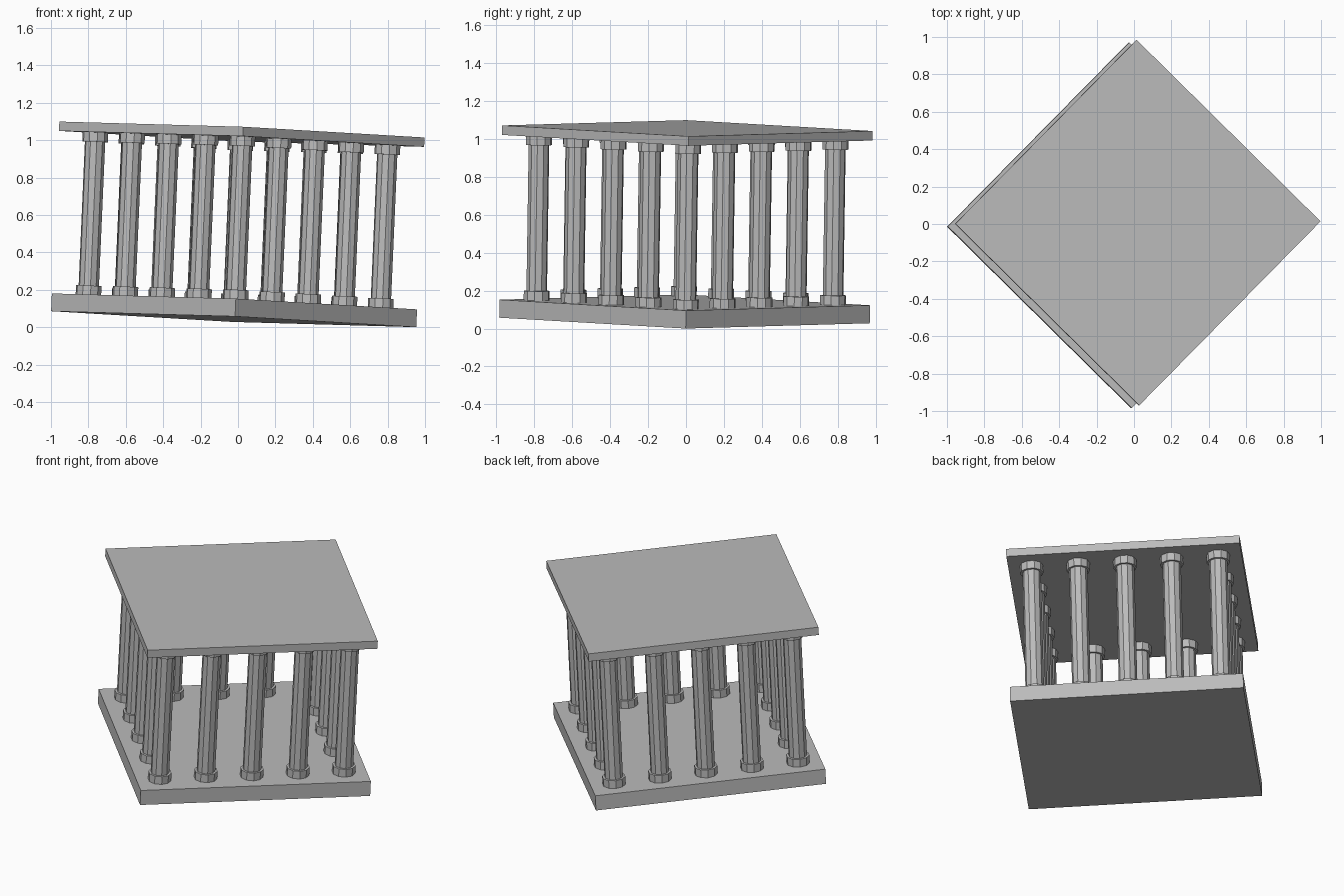
import bpy, bmesh, math
from mathutils import Matrix, Vector

if "Cube" in bpy.data.objects:
    bpy.data.objects.remove(bpy.data.objects["Cube"])

SIDE = 1.382       # slab edge length
PITCH = SIDE / 5   # column spacing
BASE_TOP, ROOF_BOTTOM, ROOF_TOP = 0.095, 0.965, 1.015
SIDES = 10         # column facets

stone = bpy.data.materials.new("grey_stone")
stone.diffuse_color = (0.5, 0.5, 0.5, 1)
stone.use_nodes = True
stone.node_tree.nodes["Principled BSDF"].inputs["Base Color"].default_value = stone.diffuse_color

# Whole pavilion is turned corner-on and leans slightly
tilt = Vector((0, 0, 1)).rotation_difference(Vector((0.0435, 0.0154, 1)))
PLACE = (Matrix.Translation((-0.023, -0.008, 0.0427)) @ tilt.to_matrix().to_4x4()
         @ Matrix.Rotation(math.radians(45.4), 4, 'Z'))


def finish(name, bm):
    bm.transform(PLACE)
    mesh = bpy.data.meshes.new(name)
    bm.to_mesh(mesh)
    bm.free()
    mesh.materials.append(stone)
    bpy.context.collection.objects.link(bpy.data.objects.new(name, mesh))


def slab(name, z0, z1):
    bm = bmesh.new()
    bmesh.ops.create_cube(bm, size=1, matrix=Matrix.Translation((0, 0, (z0 + z1) / 2))
                          @ Matrix.Diagonal((SIDE, SIDE, z1 - z0, 1)))
    finish(name, bm)


def drum(bm, x, y, z0, z1, r):
    bmesh.ops.create_cone(bm, cap_ends=True, segments=SIDES, radius1=r, radius2=r,
                          depth=z1 - z0, matrix=Matrix.Translation((x, y, (z0 + z1) / 2)))


slab("base_slab", 0, BASE_TOP)
slab("roof_slab", ROOF_BOTTOM, ROOF_TOP)

# Ring of columns around the perimeter, each with a foot and a capital
for i in range(-2, 3):
    for j in range(-2, 3):
        if max(abs(i), abs(j)) < 2:
            continue
        x, y = i * PITCH, j * PITCH
        bm = bmesh.new()
        drum(bm, x, y, BASE_TOP, BASE_TOP + 0.05, 0.069)
        drum(bm, x, y, BASE_TOP + 0.05, ROOF_BOTTOM - 0.05, 0.055)
        drum(bm, x, y, ROOF_BOTTOM - 0.05, ROOF_BOTTOM, 0.069)
        finish("column", bm)
